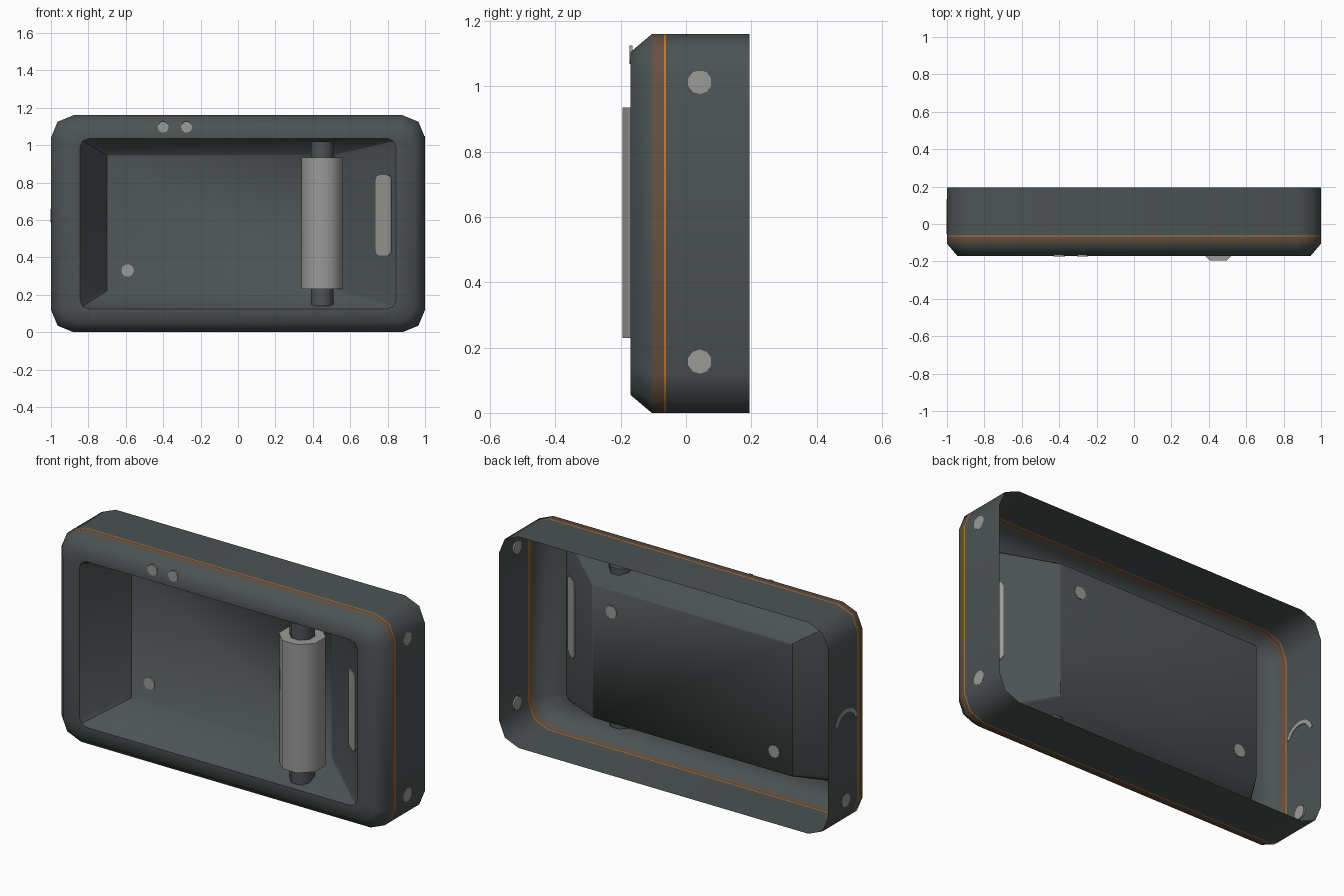
import bpy, bmesh, math
from mathutils import Matrix

if "Cube" in bpy.data.objects:
    bpy.data.objects.remove(bpy.data.objects["Cube"])


def material(name, rgb):
    m = bpy.data.materials.new(name)
    m.diffuse_color = (*rgb, 1)
    m.use_nodes = True
    m.node_tree.nodes["Principled BSDF"].inputs["Base Color"].default_value = m.diffuse_color
    return m


DARK = material("dark_slate", (0.072, 0.084, 0.084))
BROWN = material("brown_band", (0.13, 0.08, 0.052))
ORANGE = material("orange_line", (0.50, 0.20, 0.04))
GREY = material("light_grey", (0.32, 0.32, 0.315))


def ring(bm, x0, x1, z0, z1, r, y, n=2):
    """Rounded rectangle of vertices in the xz plane, counter-clockwise from the front."""
    centres = [(x0 + r, z0 + r), (x1 - r, z0 + r), (x1 - r, z1 - r), (x0 + r, z1 - r)]
    out = []
    for k, (cx, cz) in enumerate(centres):
        for i in range(n + 1):
            a = math.pi + (k + i / n) * math.pi / 2
            out.append(bm.verts.new((cx + r * math.cos(a), y, cz + r * math.sin(a))))
    return out


def loft(bm, a, b, mat=0):
    n = len(a)
    for i in range(n):
        j = (i + 1) % n
        bm.faces.new((a[i], a[j], b[j], b[i])).material_index = mat


def finish(bm, name, mats, angle=None):
    me = bpy.data.meshes.new(name)
    bm.to_mesh(me)
    bm.free()
    for m in mats:
        me.materials.append(m)
    ob = bpy.data.objects.new(name, me)
    bpy.context.collection.objects.link(ob)
    if angle:
        bpy.ops.object.select_all(action='DESELECT')
        ob.select_set(True)
        bpy.context.view_layer.objects.active = ob
        bpy.ops.object.shade_smooth_by_angle(angle=math.radians(angle))
    return ob


def cylinder(name, loc, r, depth, axis, mat, sides=8, angle=50):
    bm = bmesh.new()
    bmesh.ops.create_cone(bm, cap_ends=True, segments=sides, radius1=r, radius2=r, depth=depth)
    turn = {'X': Matrix.Rotation(math.pi / 2, 4, 'Y'),
            'Y': Matrix.Rotation(math.pi / 2, 4, 'X'),
            'Z': Matrix.Identity(4)}[axis]
    spin = Matrix.Rotation(math.pi / sides, 4, 'Z')
    bm.transform(Matrix.Translation(loc) @ turn @ spin)
    return finish(bm, name, [mat], angle)


# Outer frame: open back, coloured band, chamfer and front flange
bm = bmesh.new()
stations = [(0.195, 0, 0.12, 0), (-0.062, 0, 0.12, 0), (-0.068, 0, 0.12, 2),
            (-0.105, 0, 0.12, 1), (-0.17, 0.055, 0.085, 0)]
prev = None
for y, inset, r, mat in stations:
    cur = ring(bm, -1 + inset, 1 - inset, inset, 1.16 - inset, r, y)
    if prev:
        loft(bm, prev, cur, mat)
    prev = cur
loft(bm, prev, ring(bm, -0.845, 0.845, 0.125, 1.035, 0.045, -0.17))
finish(bm, "outer_frame", [DARK, BROWN, ORANGE], 50)

# Recessed pan: sloped sides, with top, floor and bottom shaded as one curve
FLOOR_Y, FLOOR_R = 0.075, 0.52
bm = bmesh.new()
mouth = ring(bm, -0.845, 0.845, 0.125, 1.035, 0.045, -0.17)
floor = ring(bm, -0.70, FLOOR_R, 0.22, 0.95, 0.01, FLOOR_Y)
loft(bm, mouth, floor)
bm.faces.new(floor)
bm.normal_update()
for f in bm.faces:
    f.smooth = True
for e in bm.edges:
    if len(e.link_faces) == 2:
        e.smooth = sum(abs(f.normal.x) > 0.5 for f in e.link_faces) != 1
finish(bm, "recessed_pan", [DARK])

# Roller and its axle
cylinder("roller", (0.45, -0.085, 0.5825), 0.11 / math.cos(math.pi / 8), 0.705, 'Z', GREY)
cylinder("axle", (0.45, -0.085, 0.58), 0.065, 0.88, 'Z', DARK)

# Round screws, showing on both sides of the thin sheet
for i, x in enumerate((-0.40, -0.275)):
    cylinder(f"flange_screw_{i}", (x, -0.1685, 1.097), 0.03, 0.009, 'Y', GREY, 10)
for i, (x, z) in enumerate(((-0.59, 0.33), (0.40, 0.83))):
    cylinder(f"floor_screw_{i}", (x, FLOOR_Y, z), 0.034, 0.009, 'Y', GREY, 10)
for i, (x, z) in enumerate(((0.996, 0.157), (0.996, 1.013), (-0.996, 0.157))):
    cylinder(f"side_screw_{i}", (x, 0.042, z), 0.037, 0.0095, 'X', GREY, 10)

# Strike plate lying on the sloped right wall
bm = bmesh.new()
front = ring(bm, -0.052, 0.052, -0.215, 0.215, 0.025, -0.0045)
back = ring(bm, -0.052, 0.052, -0.215, 0.215, 0.025, 0.0045)
loft(bm, back, front)
bm.faces.new(front)
bm.faces.new(back[::-1])
slope = math.atan2(FLOOR_Y + 0.17, FLOOR_R - 0.845) - math.pi
bm.transform(Matrix.Translation((0.78, -0.121, 0.625)) @ Matrix.Rotation(slope, 4, 'Z'))
finish(bm, "strike_plate", [GREY])

# Thin curved mark on the left side
bm = bmesh.new()
rows = []
for i in range(9):
    a = math.radians(20 + 140 * i / 8)
    rows.append([bm.verts.new((x, 0.04 + r * math.cos(a), 0.56 + r * math.sin(a)))
                 for x, r in ((-1, 0.08), (-1, 0.1), (-0.994, 0.1), (-0.994, 0.08))])
for p, q in zip(rows, rows[1:]):
    loft(bm, p, q)
bm.faces.new(rows[0])
bm.faces.new(rows[-1])
bmesh.ops.recalc_face_normals(bm, faces=bm.faces)
bm.transform(Matrix.Translation((-0.002 + 0.002, 0, 0)))
for v in bm.verts:
    v.co.x -= 0.003
finish(bm, "side_arc_mark", [GREY])
